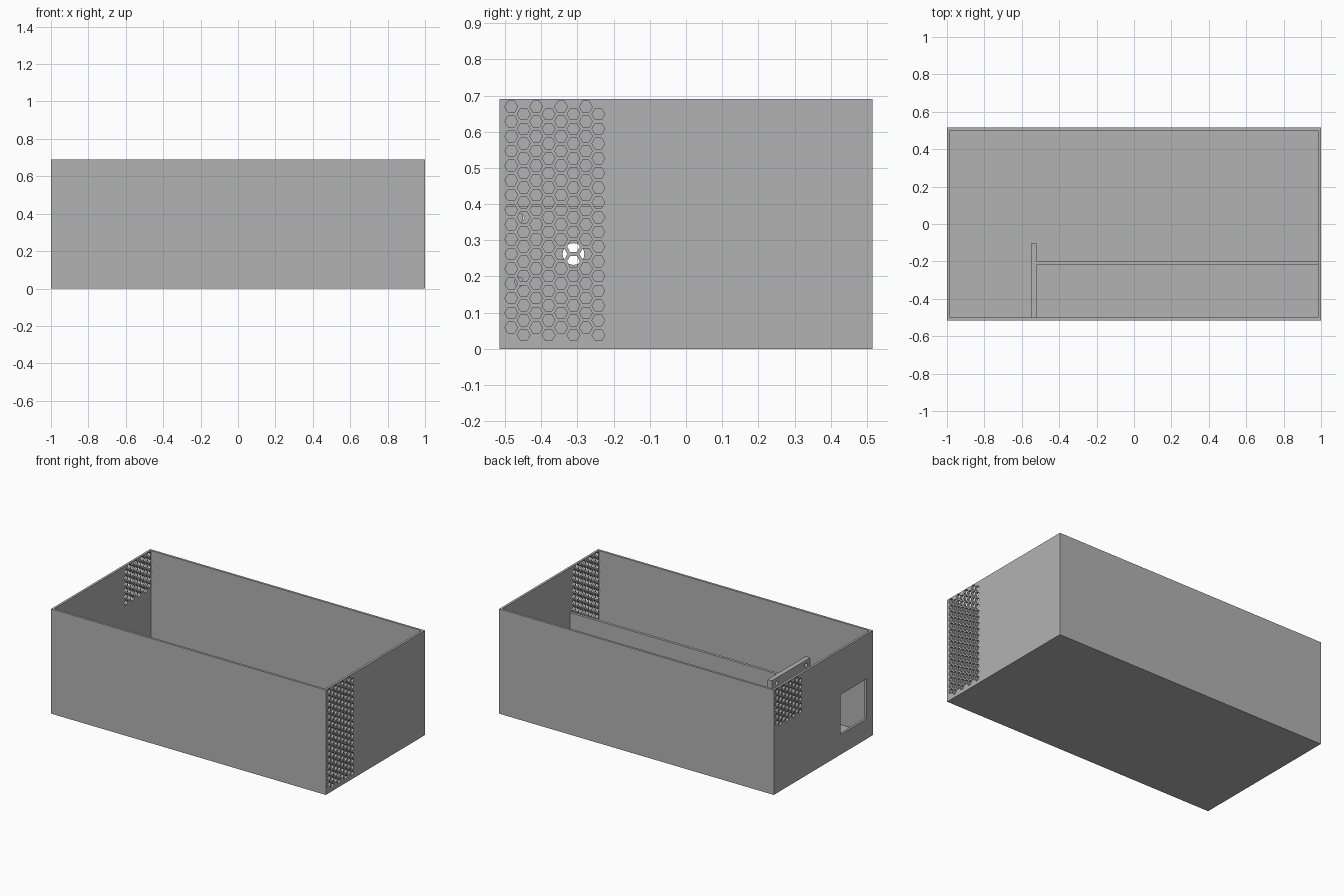
import bpy
import bmesh
from math import cos, sin, tau

# Remove the default cube
cube = bpy.data.objects.get("Cube")
if cube:
    bpy.data.objects.remove(cube, do_unlink=True)

W, D, H, T = 1.0, 0.515, 0.69, 0.015      # half width, half depth, height, wall
SHELF_TOP = 0.395

grey = bpy.data.materials.new("plain grey")
grey.use_nodes = True
colour = (0.45, 0.45, 0.45, 1)
grey.diffuse_color = colour
for node in grey.node_tree.nodes:
    if node.type == 'BSDF_PRINCIPLED':
        node.inputs["Base Color"].default_value = colour


def make_object(name, bm):
    bmesh.ops.recalc_face_normals(bm, faces=bm.faces)
    mesh = bpy.data.meshes.new(name)
    bm.to_mesh(mesh)
    bm.free()
    mesh.materials.append(grey)
    obj = bpy.data.objects.new(name, mesh)
    bpy.context.scene.collection.objects.link(obj)
    return obj


def add_box(bm, x, y, z):
    """Box from (low, high) pairs along each axis."""
    verts = bmesh.ops.create_cube(bm, size=1)["verts"]
    for v in verts:
        v.co = [low if c < 0 else high for c, (low, high) in zip(v.co, (x, y, z))]
    return verts


def add_prism(bm, x, y, z, radius, sides):
    """Prism lying along x, with corners pointing along y."""
    rings = [[bm.verts.new((px, y + radius * cos(tau * i / sides),
                            z + radius * sin(tau * i / sides)))
              for i in range(sides)] for px in x]
    a, b = rings
    bm.faces.new(a)
    bm.faces.new(b[::-1])
    for i in range(sides):
        j = (i + 1) % sides
        bm.faces.new((a[i], b[i], b[j], a[j]))


def cut(obj, bm):
    """Subtract the cutter geometry, then discard the cutter."""
    cutter = make_object(obj.name + "_cutter", bm)
    cutter.hide_render = True
    mod = obj.modifiers.new("holes", 'BOOLEAN')
    mod.operation = 'DIFFERENCE'
    mod.solver = 'EXACT'
    mod.object = cutter
    bpy.context.view_layer.update()
    bpy.context.view_layer.objects.active = obj
    bpy.ops.object.modifier_apply(modifier=mod.name)
    bpy.data.objects.remove(cutter, do_unlink=True)


# Open box: inset the top rim, then push the inside down to the floor
bm = bmesh.new()
add_box(bm, (-W, W), (-D, D), (0, H))
bm.faces.ensure_lookup_table()
top = max(bm.faces, key=lambda f: f.calc_center_median().z)
bmesh.ops.inset_region(bm, faces=[top], thickness=T, use_even_offset=True)
inner = bmesh.ops.extrude_discrete_faces(bm, faces=[top])["faces"][0]
for v in inner.verts:
    v.co.z = T
case = make_object("open_case", bm)

# Honeycomb vents in both end walls and the square port in one of them
PITCH, COLUMN, HEX = 0.0407, 0.0344, 0.0177
holes = bmesh.new()
for side, rows in ((1, 16), (-1, 6)):
    span = sorted((side * (W - 2 * T), side * (W + T)))
    for col in range(8):
        for row in range(rows):
            y = -side * (0.483 - col * COLUMN)
            z = 0.669 - row * PITCH - (col % 2) * PITCH / 2
            add_prism(holes, span, y, z, HEX, 6)
add_box(holes, (-W - T, -W + 2 * T), (-0.45, -0.18), (0.133, 0.395))
cut(case, holes)

# Mounting plate with a centre hole and four screw holes
bm = bmesh.new()
add_box(bm, (-0.552, -0.52), (-D + T, -0.105), (T, SHELF_TOP))
mount = make_object("mounting_plate", bm)
holes = bmesh.new()
through = (-0.6, -0.48)
add_prism(holes, through, -0.311, 0.262, 0.03, 24)
for y in (-0.461, -0.155):
    for z in (0.185, 0.362):
        add_prism(holes, through, y, z, 0.013, 16)
cut(mount, holes)

# Long divider from the plate to the vented end wall
bm = bmesh.new()
add_box(bm, (-0.52, W - T), (-0.219, -0.201), (T, SHELF_TOP))
make_object("divider_wall", bm)
